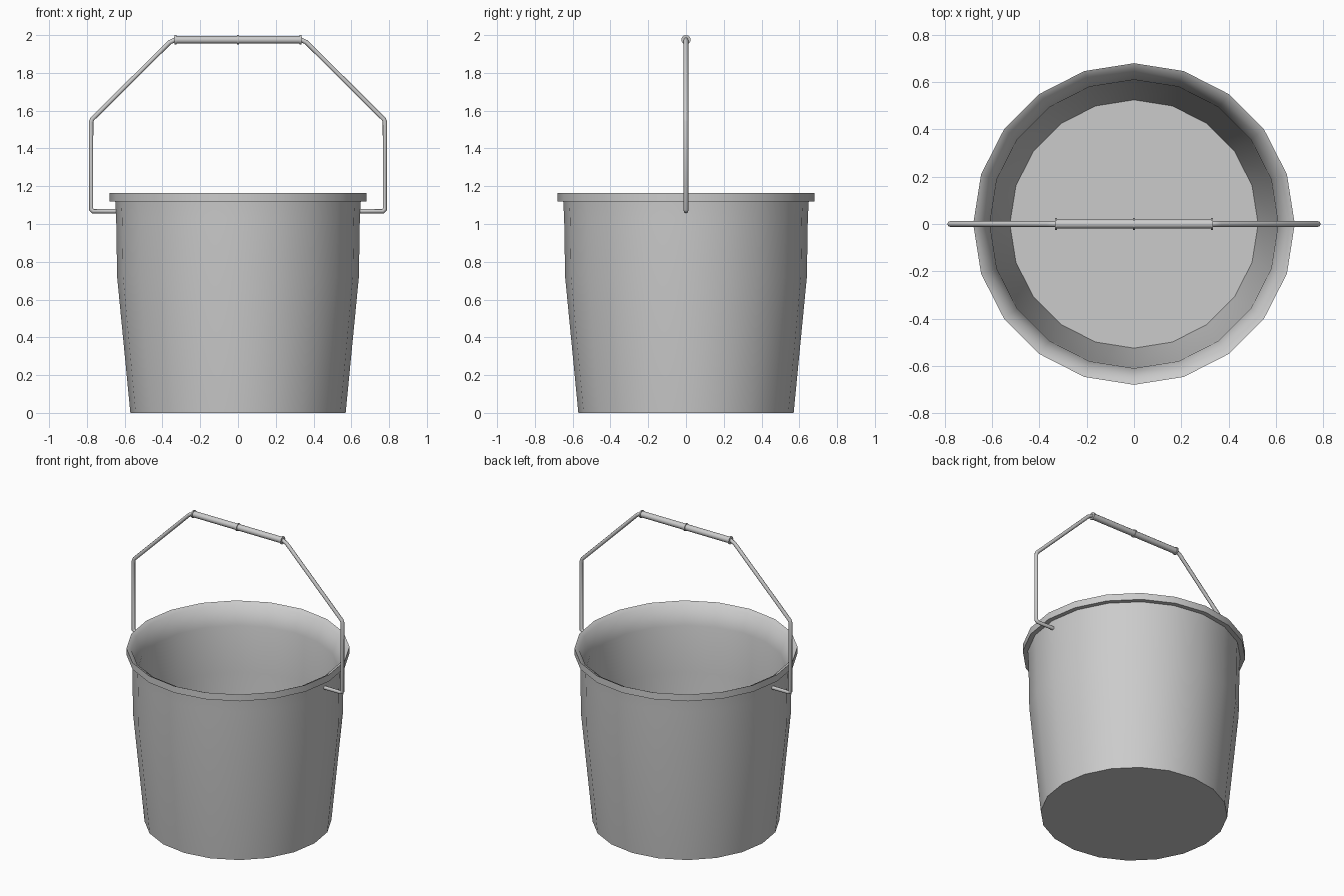
import bpy, bmesh, math

if "Cube" in bpy.data.objects:
    bpy.data.objects.remove(bpy.data.objects["Cube"])


def revolve(name, profile, sides, axis='Z', centre=(0, 0, 0), smooth=40):
    """Lathe an (radius, height) profile and cap both of its ends."""
    bm = bmesh.new()
    rings = []
    for r, h in profile:
        ring = []
        for i in range(sides):
            a = 2 * math.pi * i / sides
            u, v = r * math.cos(a), r * math.sin(a)
            ring.append(bm.verts.new((u, v, h) if axis == 'Z' else (h, u, v)))
        rings.append(ring)
    for lo, hi in zip(rings, rings[1:]):
        for i in range(sides):
            j = (i + 1) % sides
            bm.faces.new((lo[i], lo[j], hi[j], hi[i]))
    bm.faces.new(rings[0][::-1])
    bm.faces.new(rings[-1])
    bmesh.ops.recalc_face_normals(bm, faces=bm.faces)
    mesh = bpy.data.meshes.new(name)
    bm.to_mesh(mesh)
    bm.free()
    ob = bpy.data.objects.new(name, mesh)
    ob.location = centre
    bpy.context.collection.objects.link(ob)
    bpy.ops.object.select_all(action='DESELECT')
    ob.select_set(True)
    bpy.context.view_layer.objects.active = ob
    bpy.ops.object.shade_smooth_by_angle(angle=math.radians(smooth))
    return ob


# Bucket: outer wall, lip, flared inner wall and floor
revolve("bucket", [
    (0.57, 0.0), (0.64, 0.72), (0.645, 1.03), (0.65, 1.12),
    (0.68, 1.12), (0.68, 1.165), (0.65, 1.15),
    (0.61, 1.03), (0.605, 0.72), (0.525, 0.05)], 20, smooth=50)

# Grip: sleeve with raised rings at the ends and the middle
grip_z = 1.975
R, r = 0.025, 0.02
revolve("handle_grip", [
    (R, -0.335), (R, -0.325), (r, -0.325), (r, -0.005), (R, -0.005),
    (R, 0.005), (r, 0.005), (r, 0.325), (R, 0.325), (R, 0.335)],
    12, axis='X', centre=(0, 0, grip_z))

# Wire handle: half path with clipped corners, mirrored in x
half = [(0.63, 1.068), (0.768, 1.068), (0.778, 1.078), (0.778, 1.54),
        (0.772, 1.555), (0.362, 1.962), (0.335, grip_z)]
path = half + [(-x, z) for x, z in reversed(half)]
curve = bpy.data.curves.new("wire_handle", 'CURVE')
curve.dimensions = '3D'
curve.bevel_depth = 0.012
curve.bevel_resolution = 2
curve.use_fill_caps = True
spline = curve.splines.new('POLY')
spline.points.add(len(path) - 1)
for p, (x, z) in zip(spline.points, path):
    p.co = (x, 0, z, 1)
wire = bpy.data.objects.new("wire_handle", curve)
bpy.context.collection.objects.link(wire)
